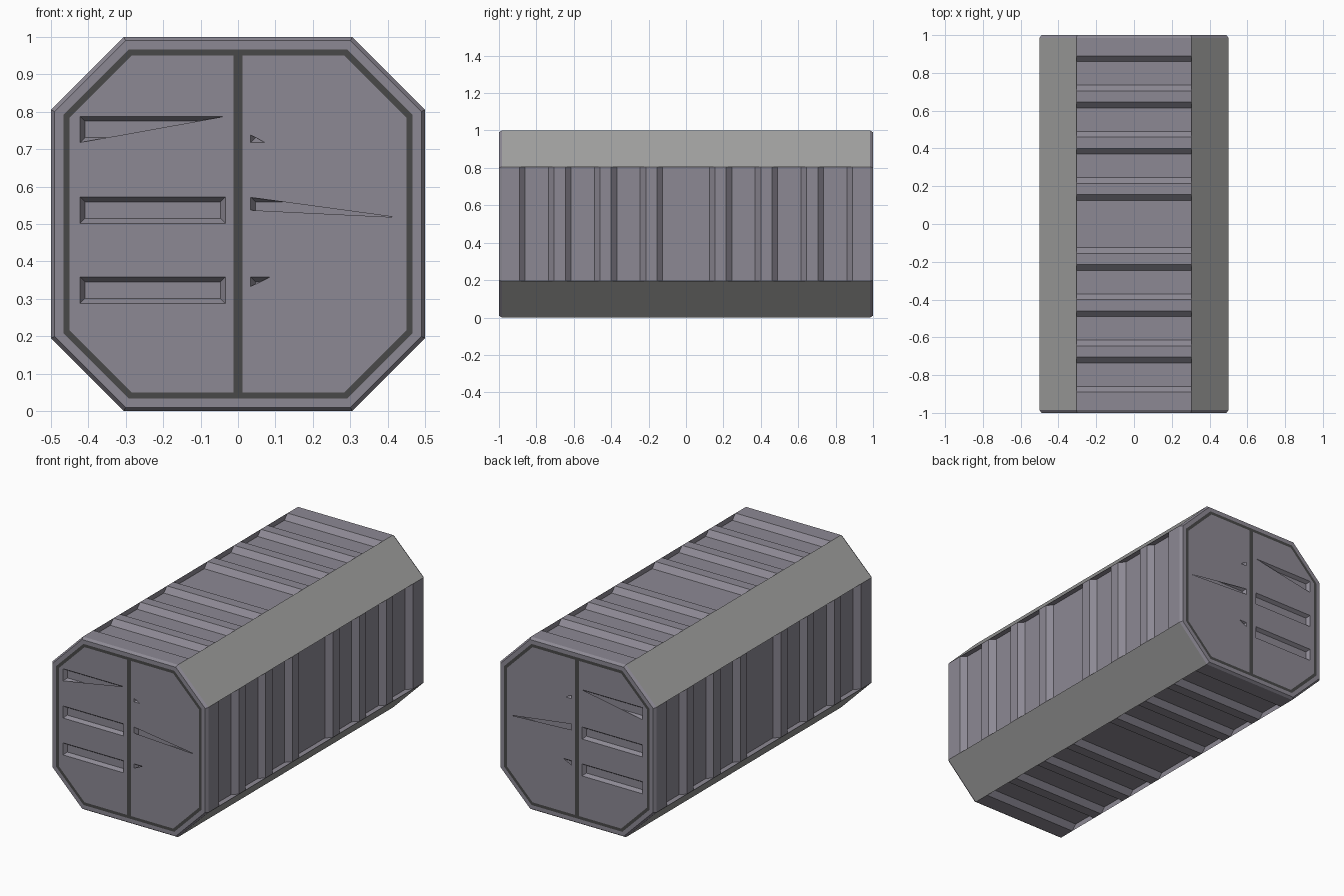
import bpy, bmesh
from math import radians
from mathutils import Matrix

if "Cube" in bpy.data.objects:
    bpy.data.objects.remove(bpy.data.objects["Cube"])

def material(name, rgb):
    m = bpy.data.materials.new(name)
    m.diffuse_color = (*rgb, 1)
    m.use_nodes = True
    m.node_tree.nodes["Principled BSDF"].inputs["Base Color"].default_value = m.diffuse_color
    return m

PANEL = material("panel_paint", (0.265, 0.25, 0.295))
BEAM = material("beam_grey", (0.36, 0.36, 0.355))
DARK = material("dark_seal", (0.065, 0.065, 0.065))
UP = Matrix.Translation((0, 0, 0.5))

# Every part is drawn as a relief in a local plane: (u, v) across, height outwards
def verts(bm, pts, h):
    return [bm.verts.new((u, v, h)) for u, v in pts]

def face(bm, pts, h):
    bm.faces.new(verts(bm, pts, h))

def strip(bm, pts_a, h_a, pts_b, h_b):
    a, b = verts(bm, pts_a, h_a), verts(bm, pts_b, h_b)
    for i in range(len(a)):
        j = (i + 1) % len(a)
        bm.faces.new((a[i], a[j], b[j], b[i]))

def filled(bm, loops, h):
    edges = []
    for pts in loops:
        vs = verts(bm, pts, h)
        edges += [bm.edges.new((vs[i - 1], vs[i])) for i in range(len(vs))]
    bmesh.ops.triangle_fill(bm, edges=edges, use_beauty=True, normal=(0, 0, 1))

def rect(u0, u1, v0, v1):
    return [(u0, v0), (u1, v0), (u1, v1), (u0, v1)]

def recess(bm, u0, u1, v0, v1, iu, iv, h, depth):
    inner = rect(u0 + iu, u1 - iu, v0 + iv, v1 - iv)
    strip(bm, rect(u0, u1, v0, v1), h, inner, h - depth)
    face(bm, inner, h - depth)

def finish(bm, name, matrix, mat):
    bm.normal_update()
    for f in bm.faces:
        if f.normal.z < 0:
            f.normal_flip()
    bmesh.ops.remove_doubles(bm, verts=bm.verts, dist=1e-5)
    me = bpy.data.meshes.new(name)
    bm.to_mesh(me)
    bm.free()
    me.transform(matrix)
    if matrix.determinant() < 0:
        me.flip_normals()
    me.materials.append(mat)
    ob = bpy.data.objects.new(name, me)
    bpy.context.collection.objects.link(ob)

W, L = 0.305, 0.985
half = [(0.215, 0.40), (0.46, 0.645), (0.705, 0.89)]
grooves = [(-b, -a) for a, b in reversed(half)] + [(-0.155, 0.155)] + half

# Corrugated panels on four sides, smooth chamfer beams between them
for k, side in enumerate(("top", "right", "bottom", "left")):
    bm = bmesh.new()
    start = -L
    for a, b in grooves:
        face(bm, rect(-W, W, start, a), 0.5)
        recess(bm, -W, W, a, b, 0.0005, 0.03, 0.5, 0.03)
        start = b
    face(bm, rect(-W, W, start, L), 0.5)
    finish(bm, side + "_panel", UP @ Matrix.Rotation(radians(90 * k), 4, 'Y'), PANEL)

    bm = bmesh.new()
    c = (0.5 - W) / 2 ** 0.5
    face(bm, rect(-c, c, -L, L), (0.5 + W) / 2 ** 0.5)
    finish(bm, side + "_corner_beam", UP @ Matrix.Rotation(radians(90 * k + 45), 4, 'Y'), BEAM)

def octagon(d):
    a, b = 0.5 - d, W - 0.414 * d
    return [(a, -b), (a, b), (b, a), (-b, a), (-a, b), (-a, -b), (-b, -a), (b, -a)]

def door(s, d, gap):
    a, b = 0.5 - d, W - 0.414 * d
    return [(s * u, v) for u, v in
            [(gap, -a), (b, -a), (a, -b), (a, b), (b, a), (gap, a)]]

# Slot openings; some are mostly plated over, leaving small triangles
rows = [(-0.212, -0.142), (0.002, 0.072), (0.218, 0.288)]
S0, S1 = 0.034, 0.422
openings = {
    -1: [rect(-S1, -S0, *rows[0]), rect(-S1, -S0, *rows[1]),
         [(-S1, 0.218), (-S0, 0.288), (-S1, 0.288)]],
    1: [[(S0, -0.167), (0.085, -0.142), (S0, -0.142)],
        [(S0, 0.037), (S1, 0.018), (S0, 0.071)],
        [(S0, 0.218), (0.072, 0.218), (S0, 0.238)]],
}

# Both ends: bevelled rim, two doors and a flush dark seal around them
for end, sy in (("front", 1), ("back", -1)):
    M = UP @ Matrix.Diagonal((1, sy, 1, 1)) @ Matrix.Rotation(radians(90), 4, 'X')
    bm = bmesh.new()
    strip(bm, octagon(0), L, octagon(0.01), 1)
    strip(bm, octagon(0.01), 1, octagon(0.033), 1)
    finish(bm, end + "_rim", M, PANEL)

    bm = bmesh.new()
    strip(bm, octagon(0.033), 1, octagon(0.05), 1)
    face(bm, rect(-0.012, 0.012, -0.45, 0.45), 1)
    finish(bm, end + "_seal", M, DARK)

    for s, name in ((-1, "left"), (1, "right")):
        bm = bmesh.new()
        filled(bm, [door(s, 0.05, 0.012)] + openings[s], 1)
        for v0, v1 in rows:
            u0, u1 = sorted((s * S0, s * S1))
            recess(bm, u0, u1, v0, v1, 0.013, 0.013, 1, 0.02)
        finish(bm, f"{end}_{name}_door", M, PANEL)
